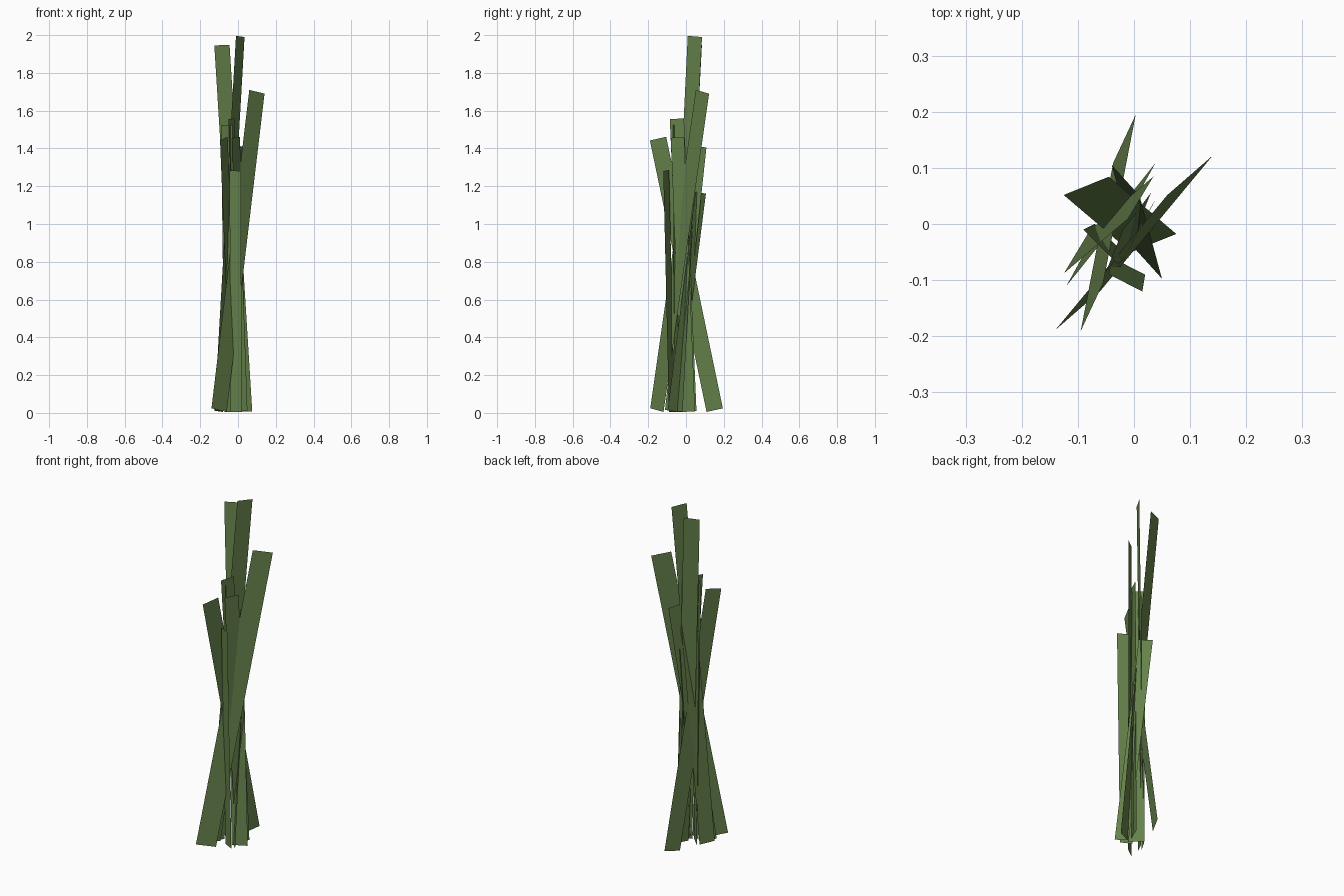
import bpy
from math import cos, sin, radians
from mathutils import Vector

green = bpy.data.materials.new("leaf_green")
green.diffuse_color = (0.13, 0.22, 0.07, 1)

# Each blade: bottom centre x, y; top centre x, y, z; heading of its width; width
BLADES = [
    (-0.100, -0.154, 0.100, 0.087, 1.700, 41, 0.107),
    (-0.102, -0.050, 0.012, 0.047, 1.993, 59, 0.088),
    (0.035, -0.034, -0.085, 0.068, 1.947, 22, 0.087),
    (-0.017, 0.152, -0.075, -0.148, 1.452, 65, 0.095),
    (0.015, 0.018, -0.035, -0.048, 1.557, 68, 0.081),
    (0.020, 0.012, -0.010, -0.045, 1.458, 60, 0.082),
    (-0.040, -0.030, -0.060, -0.040, 1.525, -45, 0.085),
    (-0.102, -0.077, 0.019, 0.074, 1.410, 61, 0.078),
    (-0.010, -0.075, -0.015, -0.105, 1.282, -27, 0.067),
    (0.025, -0.070, -0.015, 0.078, 1.165, -48, 0.074),
]


def blade(name, bx, by, tx, ty, tz, heading, width):
    """One flat rectangular leaf, leaning from its base to its tip."""
    across = Vector((cos(radians(heading)), sin(radians(heading)), 0))
    base, tip = Vector((bx, by, 0)), Vector((tx, ty, tz))
    lean = tip - base
    across.z = -across.dot(lean) / lean.z      # keep the corners square
    half = across * width / 2
    base.z = abs(half.z) + 0.005
    mesh = bpy.data.meshes.new(name)
    mesh.from_pydata([base - half, base + half, tip + half, tip - half],
                     [], [(0, 1, 2, 3)])
    mesh.materials.append(green)
    bpy.context.collection.objects.link(bpy.data.objects.new(name, mesh))


for i, b in enumerate(BLADES):
    blade(f"leaf_blade_{i + 1}", *b)
